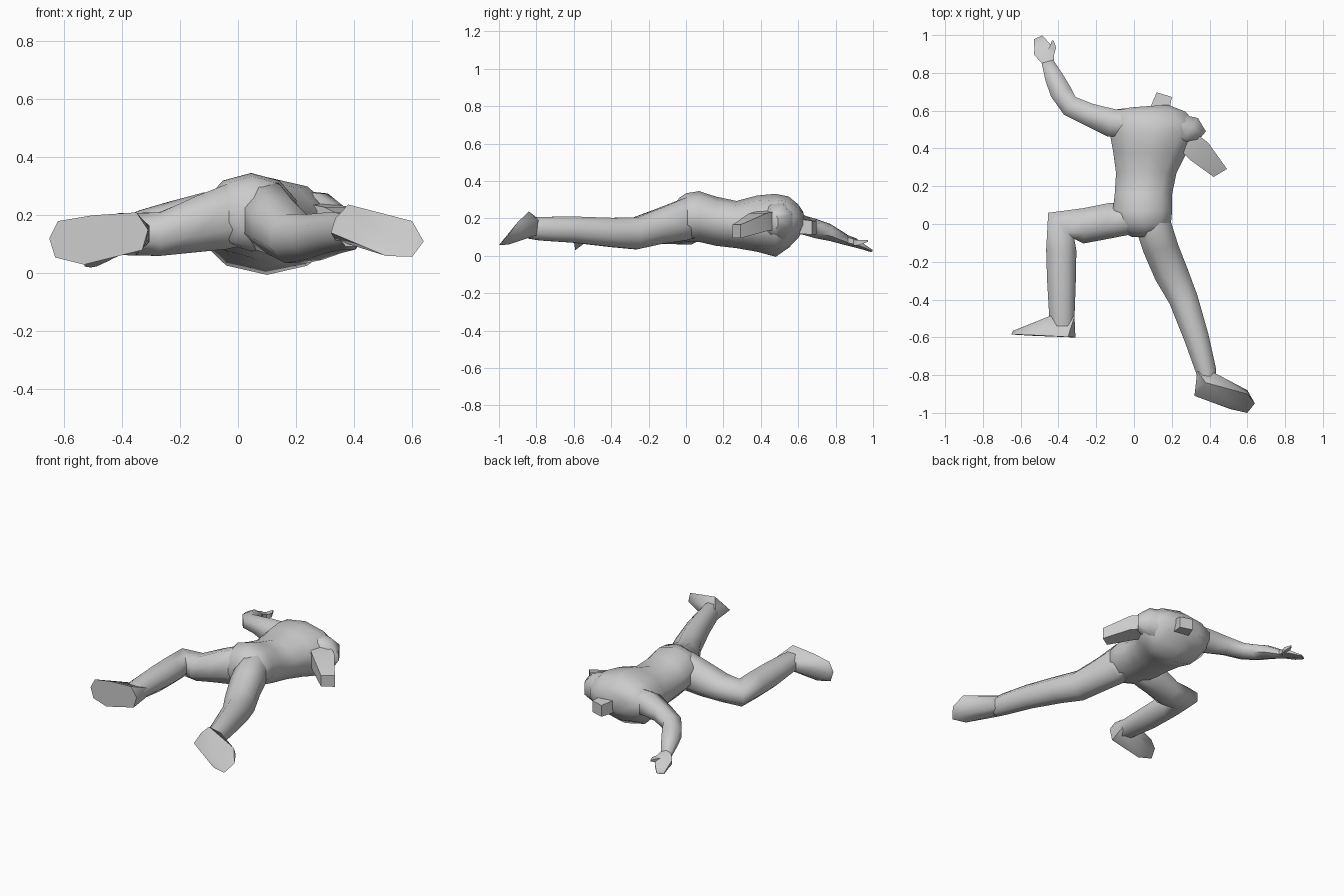
import bpy, bmesh, math
from mathutils import Vector


def finish(name, bm, angle):
    bmesh.ops.recalc_face_normals(bm, faces=bm.faces)
    me = bpy.data.meshes.new(name)
    bm.to_mesh(me)
    bm.free()
    ob = bpy.data.objects.new(name, me)
    bpy.context.collection.objects.link(ob)
    bpy.ops.object.select_all(action='DESELECT')
    ob.select_set(True)
    bpy.context.view_layer.objects.active = ob
    bpy.ops.object.shade_smooth_by_angle(angle=math.radians(angle))
    return ob


def loft(name, sections, n=8, angle=66):
    """Skin upright rings: x, y, z centre, yaw of width axis, half width, half height."""
    bm = bmesh.new()
    rings = []
    k = 1 / math.cos(math.pi / n)
    for x, y, z, yaw, w, h in sections:
        a = math.radians(yaw)
        side = Vector((math.cos(a), math.sin(a), 0))
        ring = []
        for i in range(n):
            t = 2 * math.pi * (i + 0.5) / n
            p = Vector((x, y, z)) + side * (w * k * math.cos(t))
            p.z += h * k * math.sin(t)
            ring.append(bm.verts.new(p))
        rings.append(ring)
    for r, s in zip(rings, rings[1:]):
        for i in range(n):
            j = (i + 1) % n
            bm.faces.new((r[i], r[j], s[j], s[i]))
    bm.faces.new(rings[0])
    bm.faces.new(rings[-1])
    return finish(name, bm, angle)


def hull(name, pts):
    bm = bmesh.new()
    for p in pts:
        bm.verts.new(p)
    bmesh.ops.convex_hull(bm, input=bm.verts)
    bmesh.ops.dissolve_limit(bm, angle_limit=math.radians(6), verts=bm.verts, edges=bm.edges)
    return finish(name, bm, 60)


# Trunk, from pelvis to collar
loft("torso", [
    (0.05, -0.07, 0.20, 0, 0.06, 0.06),
    (0.05, -0.035, 0.20, 0, 0.12, 0.105),
    (0.05, 0.00, 0.205, 0, 0.145, 0.123),
    (0.045, 0.07, 0.21, 0, 0.157, 0.129),
    (0.05, 0.16, 0.185, 0, 0.152, 0.125),
    (0.065, 0.27, 0.167, 0, 0.16, 0.12),
    (0.085, 0.38, 0.172, 0, 0.195, 0.143),
    (0.10, 0.48, 0.163, 0, 0.228, 0.16),
    (0.10, 0.55, 0.18, -3, 0.22, 0.13),
    (0.09, 0.60, 0.185, -2, 0.185, 0.085),
    (0.09, 0.625, 0.185, 4, 0.09, 0.05)], 10)

# Neck stub
loft("neck", [(0.135, 0.60, 0.16, -15, 0.052, 0.04),
              (0.16, 0.685, 0.15, -17, 0.042, 0.037)], 4, 30)

# Cut short arm
loft("short_arm_shoulder", [
    (0.16, 0.51, 0.18, 62, 0.09, 0.11),
    (0.29, 0.485, 0.185, 58, 0.09, 0.09),
    (0.355, 0.46, 0.18, 50, 0.04, 0.05)])
loft("short_arm_stub", [
    (0.28, 0.44, 0.19, 48, 0.06, 0.05),
    (0.345, 0.385, 0.18, 45, 0.066, 0.048),
    (0.457, 0.27, 0.13, 31, 0.041, 0.036)], 4, 30)

# Reaching arm and hand
loft("reaching_arm", [
    (0.00, 0.53, 0.19, 80, 0.07, 0.08),
    (-0.12, 0.535, 0.195, 76, 0.075, 0.072),
    (-0.24, 0.58, 0.185, 70, 0.06, 0.053),
    (-0.34, 0.625, 0.165, 58, 0.056, 0.045),
    (-0.385, 0.695, 0.145, 22, 0.058, 0.045),
    (-0.42, 0.77, 0.125, 17, 0.05, 0.04),
    (-0.458, 0.86, 0.085, 15, 0.032, 0.026)], 6)
loft("hand", [
    (-0.455, 0.855, 0.085, 15, 0.031, 0.025),
    (-0.475, 0.91, 0.068, 15, 0.055, 0.022),
    (-0.49, 0.95, 0.048, 18, 0.04, 0.014),
    (-0.508, 0.988, 0.028, 25, 0.024, 0.007)], 6)
loft("thumb", [
    (-0.455, 0.89, 0.07, 10, 0.032, 0.016),
    (-0.43, 0.935, 0.072, 0, 0.018, 0.012),
    (-0.43, 0.972, 0.08, 0, 0.004, 0.005)], 4)

# Bent leg: thigh out sideways, shin turned down
loft("bent_leg", [
    (0.08, 0.03, 0.20, 90, 0.06, 0.09),
    (-0.04, 0.025, 0.195, 90, 0.085, 0.112),
    (-0.14, 0.015, 0.17, 88, 0.095, 0.097),
    (-0.27, -0.01, 0.135, 92, 0.093, 0.075),
    (-0.385, -0.01, 0.135, 135, 0.098, 0.072),
    (-0.385, -0.14, 0.135, 178, 0.08, 0.071),
    (-0.384, -0.30, 0.135, 180, 0.076, 0.07),
    (-0.382, -0.47, 0.14, 180, 0.068, 0.058),
    (-0.38, -0.54, 0.14, 180, 0.066, 0.05)])
hull("bent_leg_foot", [
    (-0.65, -0.585, 0.12), (-0.62, -0.585, 0.18), (-0.50, -0.59, 0.20),
    (-0.35, -0.598, 0.21), (-0.31, -0.60, 0.15), (-0.33, -0.60, 0.08),
    (-0.53, -0.592, 0.03), (-0.63, -0.585, 0.055), (-0.64, -0.565, 0.12),
    (-0.60, -0.55, 0.16), (-0.60, -0.55, 0.07), (-0.50, -0.515, 0.17),
    (-0.50, -0.515, 0.09), (-0.44, -0.485, 0.17), (-0.44, -0.485, 0.11),
    (-0.315, -0.49, 0.17), (-0.315, -0.49, 0.11)])

# Straight leg
loft("straight_leg", [
    (0.085, 0.09, 0.20, 0, 0.07, 0.09),
    (0.10, 0.00, 0.197, 2, 0.098, 0.115),
    (0.142, -0.13, 0.162, 12, 0.094, 0.097),
    (0.20, -0.27, 0.12, 18, 0.09, 0.085),
    (0.262, -0.40, 0.125, 16, 0.077, 0.078),
    (0.33, -0.60, 0.14, 13, 0.066, 0.07),
    (0.382, -0.78, 0.145, 10, 0.054, 0.063),
    (0.39, -0.84, 0.147, 10, 0.045, 0.055)])
hull("straight_leg_foot", [
    (0.38, -0.84, 0.237), (0.60, -0.90, 0.18), (0.64, -0.95, 0.11),
    (0.60, -1.0, 0.057), (0.51, -0.98, 0.06), (0.32, -0.91, 0.14),
    (0.335, -0.86, 0.19), (0.335, -0.78, 0.19), (0.43, -0.79, 0.19),
    (0.335, -0.80, 0.115), (0.44, -0.80, 0.11), (0.52, -0.84, 0.15),
    (0.60, -0.88, 0.13), (0.59, -0.95, 0.06)])
